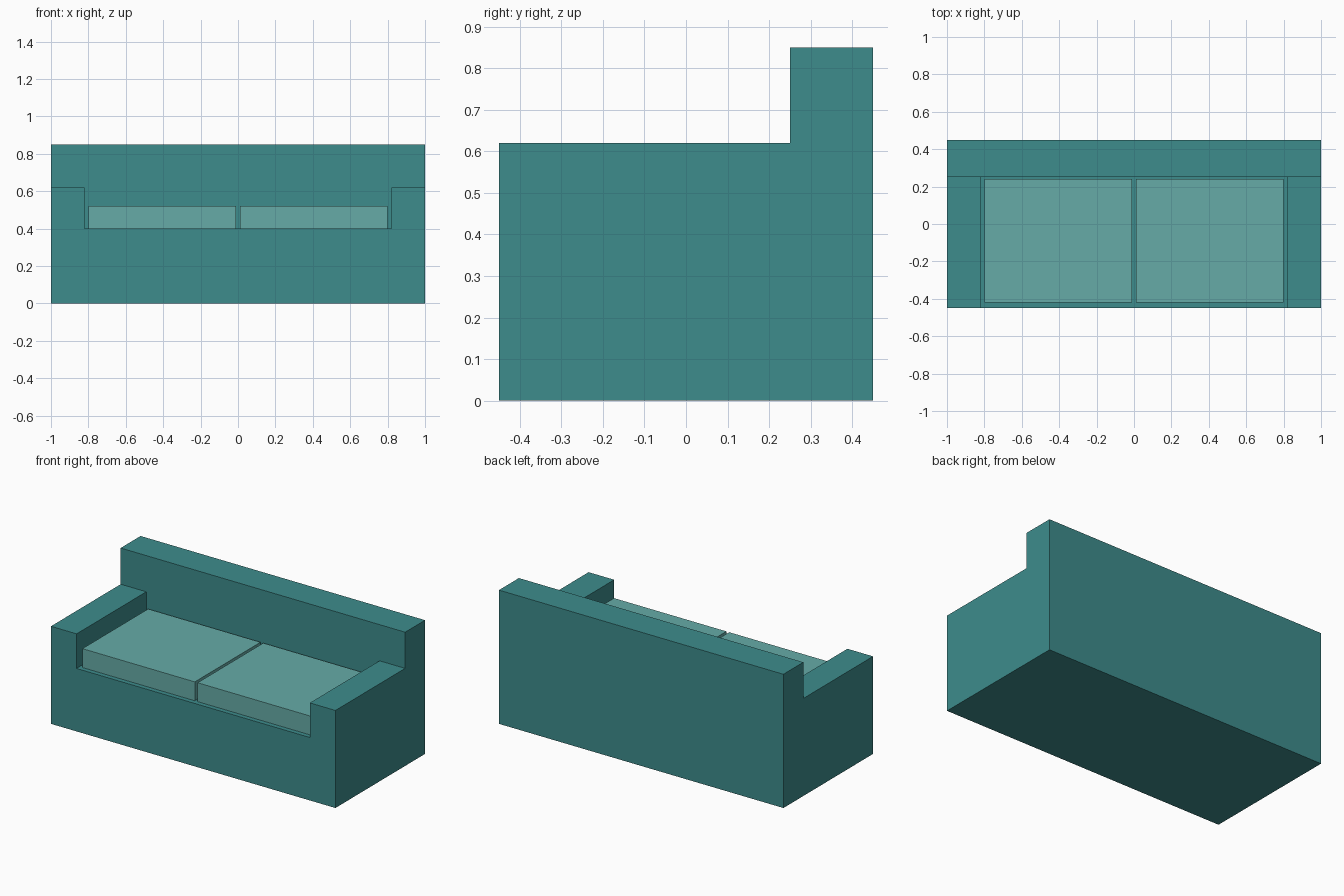
import bpy
import bmesh
from mathutils import Vector

if "Cube" in bpy.data.objects:
    bpy.data.objects.remove(bpy.data.objects["Cube"])


def material(name, color):
    mat = bpy.data.materials.new(name)
    mat.diffuse_color = (*color, 1.0)
    mat.use_nodes = True
    mat.node_tree.nodes["Principled BSDF"].inputs["Base Color"].default_value = mat.diffuse_color
    return mat


def add_object(name, bm, mat=None):
    bmesh.ops.recalc_face_normals(bm, faces=bm.faces)
    mesh = bpy.data.meshes.new(name)
    bm.to_mesh(mesh)
    bm.free()
    obj = bpy.data.objects.new(name, mesh)
    bpy.context.collection.objects.link(obj)
    if mat:
        mesh.materials.append(mat)
    return obj


def box(name, low, high, mat=None):
    low, high = Vector(low), Vector(high)
    bm = bmesh.new()
    bmesh.ops.create_cube(bm, size=1.0)
    bmesh.ops.scale(bm, vec=high - low, verts=bm.verts)
    bmesh.ops.translate(bm, vec=(low + high) / 2, verts=bm.verts)
    return add_object(name, bm, mat)


def extrude_side_profile(name, points, half_width, mat):
    bm = bmesh.new()
    face = bm.faces.new([bm.verts.new((-half_width, y, z)) for y, z in points])
    result = bmesh.ops.extrude_face_region(bm, geom=[face], use_keep_orig=True)
    verts = [g for g in result["geom"] if isinstance(g, bmesh.types.BMVert)]
    bmesh.ops.translate(bm, vec=(2 * half_width, 0, 0), verts=verts)
    return add_object(name, bm, mat)


frame_mat = material("teal_fabric", (0.047, 0.262, 0.262))
cushion_mat = material("light_teal_fabric", (0.133, 0.407, 0.386))

# Frame: L-shaped side profile giving base, arms and backrest in one solid
frame = extrude_side_profile("sofa_frame", [
    (-0.45, 0), (0.45, 0), (0.45, 0.85),
    (0.25, 0.85), (0.25, 0.62), (-0.45, 0.62)], 1.0, frame_mat)

# Seat opening between the arms
cutter = box("seat_opening_cutter", (-0.82, -0.6, 0.40), (0.82, 0.25, 0.75))
cutter.hide_render = True
cut = frame.modifiers.new("seat_opening", 'BOOLEAN')
cut.operation = 'DIFFERENCE'
cut.solver = 'EXACT'
cut.object = cutter
bpy.context.view_layer.objects.active = frame
bpy.ops.object.modifier_apply(modifier=cut.name)
bpy.data.objects.remove(cutter)

# Two seat cushions
for side, x in (("left", -0.405), ("right", 0.405)):
    box(f"{side}_seat_cushion", (x - 0.395, -0.42, 0.40),
        (x + 0.395, 0.24, 0.52), cushion_mat)
